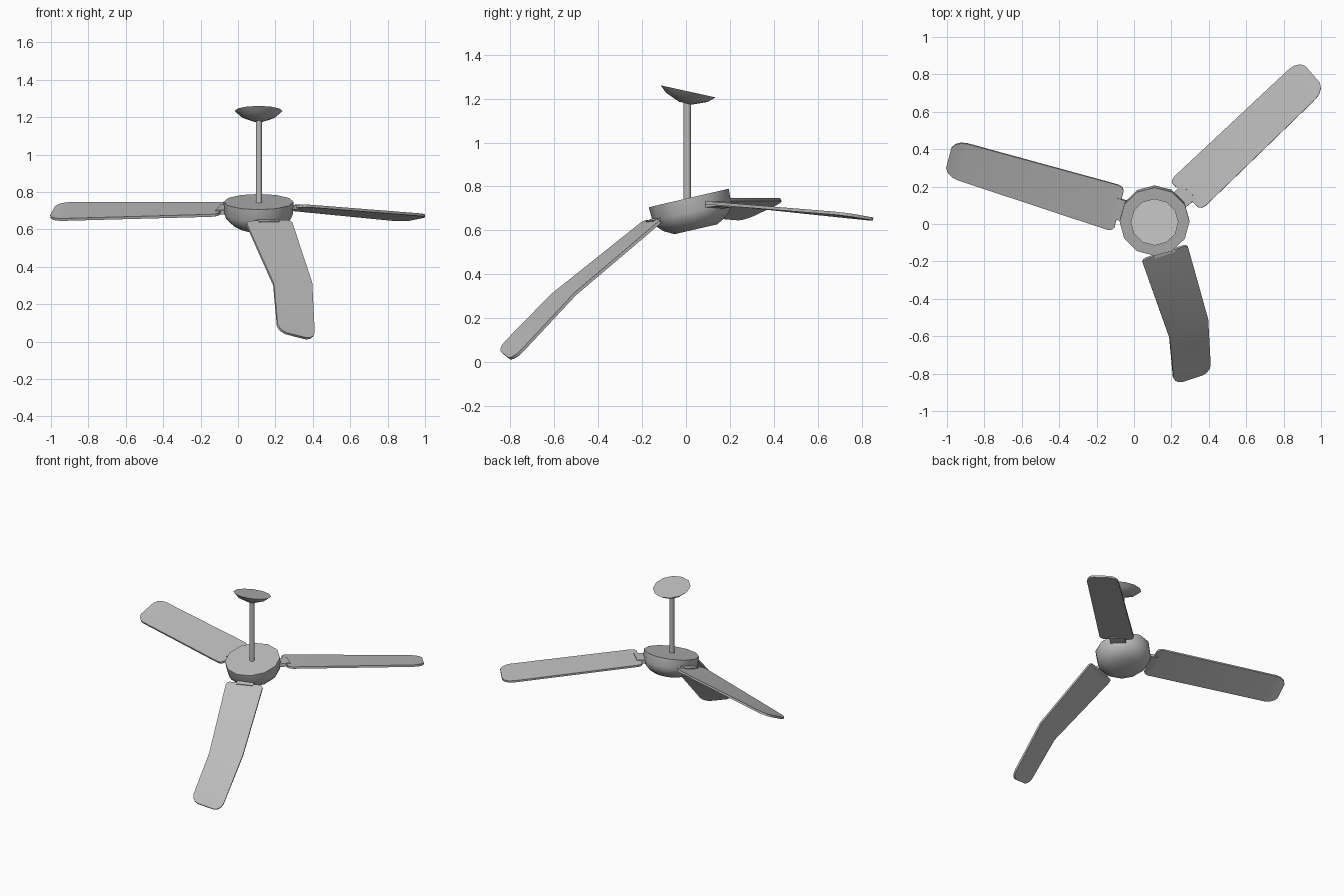
import bpy, bmesh, math
from mathutils import Vector, Matrix

cube = bpy.data.objects.get("Cube")
if cube:
    bpy.data.objects.remove(cube, do_unlink=True)

grey = bpy.data.materials.new("painted_grey")
grey.use_nodes = True
colour = (0.5, 0.5, 0.5, 1)
grey.diffuse_color = colour
grey.node_tree.nodes["Principled BSDF"].inputs["Base Color"].default_value = colour


def finish(bm, name, angle=40, thickness=0):
    """Turn a bmesh into a shaded object, optionally as a solid plate."""
    bmesh.ops.recalc_face_normals(bm, faces=bm.faces)
    mesh = bpy.data.meshes.new(name)
    bm.to_mesh(mesh)
    bm.free()
    mesh.materials.append(grey)
    obj = bpy.data.objects.new(name, mesh)
    bpy.context.collection.objects.link(obj)
    bpy.ops.object.select_all(action='DESELECT')
    obj.select_set(True)
    bpy.context.view_layer.objects.active = obj
    if thickness:
        solid = obj.modifiers.new("thickness", 'SOLIDIFY')
        solid.thickness = thickness
        solid.offset = 0
        bpy.ops.object.modifier_apply(modifier=solid.name)
    bpy.ops.object.shade_smooth_by_angle(angle=math.radians(angle))
    return obj


def turned(name, profile, centre, tilt=0, sides=12):
    """Closed turned shape from (radius, height) points, tilted about x."""
    bm = bmesh.new()
    rings = []
    for r, z in profile:
        rings.append([bm.verts.new((r * math.cos(a), r * math.sin(a), z))
                      for a in (math.tau * i / sides for i in range(sides))])
    for low, high in zip(rings, rings[1:]):
        for i in range(sides):
            j = (i + 1) % sides
            bm.faces.new((low[i], low[j], high[j], high[i]))
    bm.faces.new(rings[0])
    bm.faces.new(rings[-1])
    bm.transform(Matrix.Translation(centre) @ Matrix.Rotation(math.radians(tilt), 4, 'X'))
    return finish(bm, name)


def strip(name, rows, thickness):
    """Plate spanning pairs of edge points."""
    bm = bmesh.new()
    pairs = [[bm.verts.new(p) for p in row] for row in rows]
    for (a, b), (c, d) in zip(pairs, pairs[1:]):
        bm.faces.new((a, b, d, c))
    return finish(bm, name, 30, thickness)


HUB = Vector((0.11, 0.015, 0.7))
# Rounded ends: (fraction of the end segment, width factor)
ROOT = [(0, 0.82), (0.012, 0.94), (0.035, 1)]
TIP = [(0.92, 1), (0.955, 0.94), (0.985, 0.78), (1, 0.55)]


def blade(name, edge_a, edge_b):
    """Blade with rounded corners between two edges, plus its bracket."""
    a = [Vector(p) for p in edge_a]
    b = [Vector(p) for p in edge_b]

    def row(k, t, width):
        p, q = a[k].lerp(a[k + 1], t), b[k].lerp(b[k + 1], t)
        mid = (p + q) / 2
        return mid + (p - mid) * width, mid + (q - mid) * width

    last = len(a) - 2
    rows = [row(0, t, w) for t, w in ROOT]
    rows += [(a[k], b[k]) for k in range(1, last + 1)]
    stretch = 1.8 if last else 1
    rows += [row(last, 1 - (1 - t) * stretch, w) for t, w in TIP]
    strip(name, rows, 0.014)

    # Bracket from inside the motor to just under the blade root
    outer = row(0, 0.03, 0.45)
    centre = (outer[0] + outer[1]) / 2
    shift = (HUB - centre) * 0.5
    strip(name + "_bracket", [outer, [p + shift for p in outer]], 0.024)


# Ceiling canopy, hanging rod and motor housing
turned("ceiling_canopy", [(0.128, 0), (0.097, -0.028), (0.03, -0.055)],
       (0.11, 0.01, 1.233), -12.4)
turned("hanging_rod", [(0.017, 0), (0.017, 0.46)], (0.112, 0.006, 0.74))
turned("motor_housing",
       [(0.187, 0), (0.184, -0.065), (0.172, -0.095), (0.145, -0.122), (0.1, -0.146)],
       (0.11, 0.0125, 0.7475), 13)

# Straight back blades, one level and one drooping
blade("right_blade",
      [(-0.05, 0.2, 0.74), (-0.965, 0.45, 0.74)],
      [(-0.11, -0.04, 0.675), (-1.015, 0.26, 0.65)])
blade("left_blade",
      [(0.19, 0.23, 0.715), (0.885, 0.88, 0.647)],
      [(0.36, 0.075, 0.727), (1.025, 0.72, 0.675)])

# Broken front blade, bent downwards
blade("front_blade",
      [(0.04, -0.19, 0.64), (0.19, -0.61, 0.305), (0.213, -0.855, 0.055)],
      [(0.285, -0.11, 0.645), (0.395, -0.505, 0.31), (0.41, -0.79, 0.005)])
